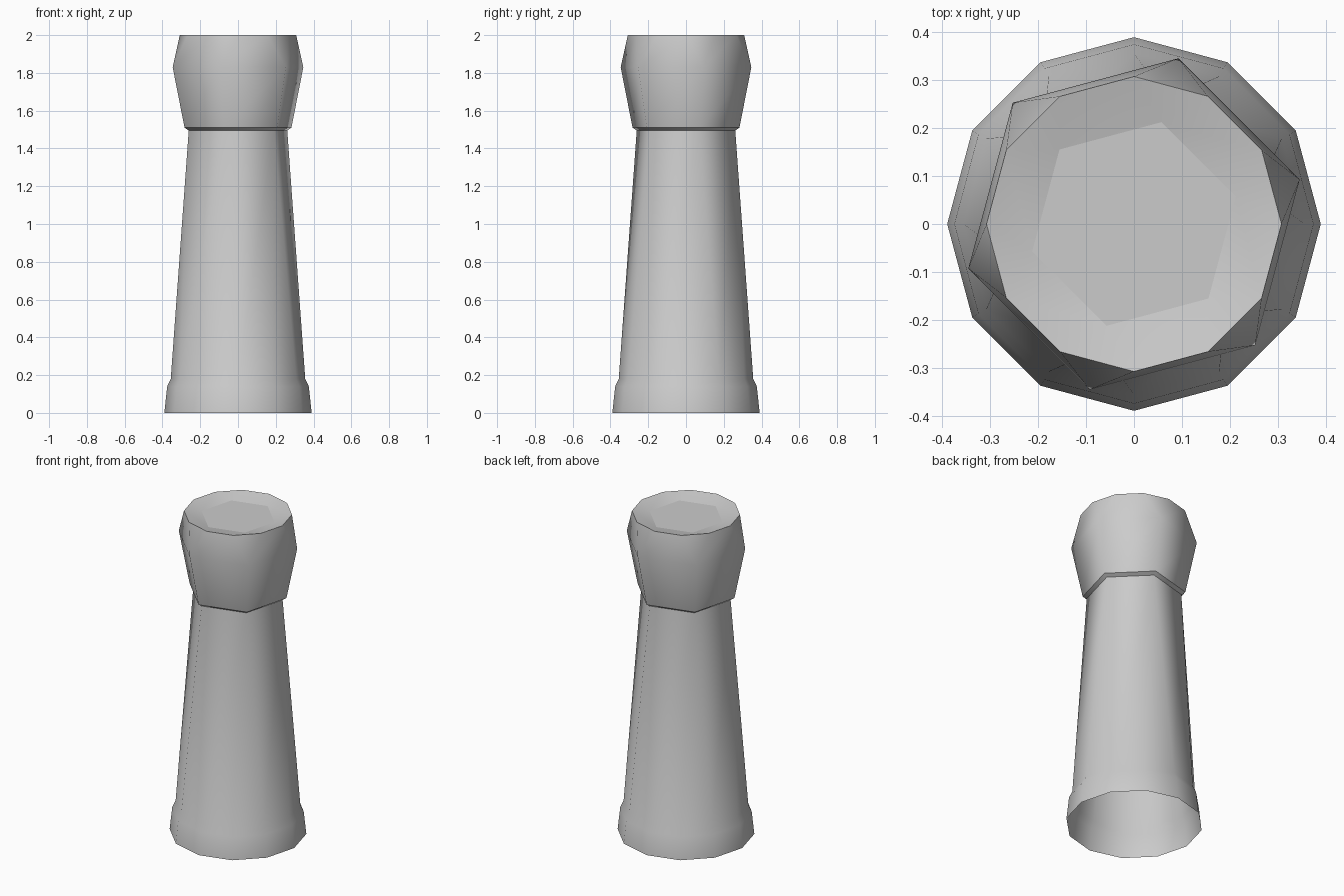
import bpy
import bmesh
from math import cos, sin, radians

cube = bpy.data.objects.get("Cube")
if cube:
    bpy.data.objects.remove(cube, do_unlink=True)

# One plain grey for the whole piece
grey = bpy.data.materials.new("plain grey")
grey.use_nodes = True
colour = (0.6, 0.6, 0.6, 1)
grey.diffuse_color = colour
grey.node_tree.nodes["Principled BSDF"].inputs["Base Color"].default_value = colour


def add_ring(bm, sides, radius, z):
    """Ring of vertices; the six-sided rings are turned a quarter of their step."""
    start = 15 if sides == 6 else 0
    angles = [radians(start + i * 360 / sides) for i in range(sides)]
    return [bm.verts.new((radius * cos(a), radius * sin(a), z)) for a in angles]


def join_rings(bm, low, high):
    """Skin two rings; twelve sides meet six with alternating triangles and quads."""
    if len(low) == len(high):
        n = len(low)
        for i in range(n):
            j = (i + 1) % n
            bm.faces.new((low[i], low[j], high[j], high[i]))
        return
    flip = len(low) < len(high)
    wide, narrow = (high, low) if flip else (low, high)
    for k in range(6):
        a, b, c = (wide[(2 * k + i) % 12] for i in range(3))
        p, q = narrow[k], narrow[(k + 1) % 6]
        for face in ((a, b, p), (b, c, q, p)):
            bm.faces.new(face[::-1] if flip else face)


def build(name, rings, sharp=(), cap=False):
    bm = bmesh.new()
    loops = [add_ring(bm, *ring) for ring in rings]
    for low, high in zip(loops, loops[1:]):
        join_rings(bm, low, high)
    if cap:
        bm.faces.new(loops[-1])
    for face in bm.faces:
        face.smooth = True
    # Hard creases around the chosen rings
    for index in sharp:
        ring = loops[index]
        for i, v in enumerate(ring):
            bm.edges.get((v, ring[(i + 1) % len(ring)])).smooth = False
    mesh = bpy.data.meshes.new(name)
    bm.to_mesh(mesh)
    bm.free()
    mesh.materials.append(grey)
    obj = bpy.data.objects.new(name, mesh)
    bpy.context.collection.objects.link(obj)
    return obj


# Flared foot and tapering shaft, open underneath
build("shaft", [(12, 0.39, 0), (12, 0.375, 0.14), (12, 0.356, 0.18), (6, 0.27, 1.495)])

# Faceted head with a narrow underside and a shallow dished top
build("head", [(6, 0.27, 1.495), (6, 0.293, 1.51), (6, 0.358, 1.83),
               (12, 0.308, 2.0), (6, 0.22, 1.975)], sharp=(1, 3, 4), cap=True)
